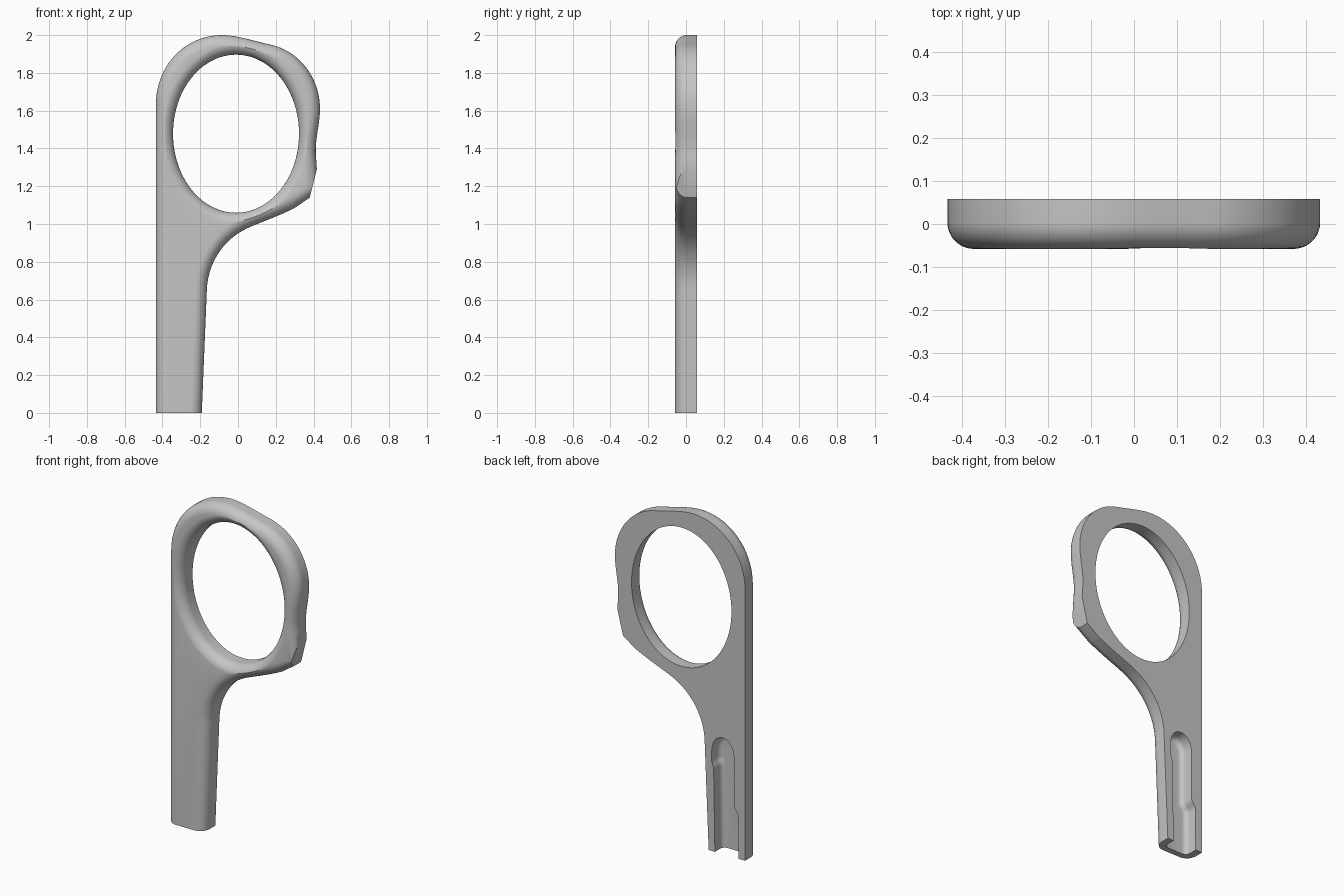
import bpy, bmesh, math
from mathutils import Vector
from mathutils.geometry import interpolate_bezier

if "Cube" in bpy.data.objects:
    bpy.data.objects.remove(bpy.data.objects["Cube"], do_unlink=True)

FRONT, BACK, R = -0.058, 0.058, 0.062
GREY = (0.56, 0.56, 0.56, 1)

grey = bpy.data.materials.new("plain_grey")
grey.use_nodes = True
grey.diffuse_color = GREY
grey.node_tree.nodes["Principled BSDF"].inputs["Base Color"].default_value = GREY


def path(*pieces):
    """Join points and four-point bezier pieces into one clockwise outline."""
    pts = []
    for piece in pieces:
        vecs = [Vector(p) for p in piece]
        if len(vecs) == 4:
            vecs = interpolate_bezier(*vecs, 20)
        for v in vecs:
            v = Vector(v[:2])
            if not pts or (v - pts[-1]).length > 1e-4:
                pts.append(v)
    return pts


def inset(pts, d):
    """Move a clockwise outline inwards by d with mitred corners."""
    out = []
    for i, p in enumerate(pts):
        a = (p - pts[i - 1]).normalized()
        b = (pts[(i + 1) % len(pts)] - p).normalized()
        na, nb = Vector((a.y, -a.x)), Vector((b.y, -b.x))
        out.append(p + (na + nb) * d / (1 + na.dot(nb)))
    return out


def loft(name, pts, layers):
    """Stack inset outlines along y and cap both ends."""
    bm = bmesh.new()
    rings = [[bm.verts.new((p.x, y, p.y)) for p in inset(pts, d)] for d, y in layers]
    for r0, r1 in zip(rings, rings[1:]):
        for i in range(len(pts)):
            bm.faces.new((r0[i - 1], r0[i], r1[i], r1[i - 1]))
    bm.faces.new(rings[0])
    bm.faces.new(rings[-1])
    bmesh.ops.recalc_face_normals(bm, faces=bm.faces[:])
    mesh = bpy.data.meshes.new(name)
    bm.to_mesh(mesh)
    bm.free()
    mesh.materials.append(grey)
    ob = bpy.data.objects.new(name, mesh)
    bpy.context.collection.objects.link(ob)
    return ob


def rounded(r, y_end, sign=1, steps=12):
    """Quarter-round layers ending flush at y_end."""
    angles = [math.pi / 2 * i / steps for i in range(steps + 1)]
    return [(sign * r * (1 - math.cos(t)), y_end + r * (1 - math.sin(t))) for t in angles]


# Body: handle and ring frame, running past the bottom and the side tip for trimming
outline = path(
    [(-0.435, -0.2)],
    [(-0.435, 1.63), (-0.435, 1.84), (-0.28, 2.0), (-0.085, 2.0)],
    [(-0.085, 2.0), (-0.01, 2.0), (0.07, 1.972), (0.17, 1.95)],
    [(0.17, 1.95), (0.33, 1.915), (0.434, 1.77), (0.434, 1.61)],
    [(0.434, 1.61), (0.434, 1.53), (0.405, 1.44), (0.413, 1.36)],
    [(0.425, 1.171)],
    [(0.30, 1.085), (0.22, 1.045), (0.15, 1.02), (0.07, 0.987)],
    [(0.07, 0.987), (-0.07, 0.93), (-0.16, 0.8), (-0.165, 0.65)],
    [(-0.2, -0.2)])
body = loft("handle_and_ring", outline, [(0, BACK)] + rounded(R, FRONT))

# Trim for the flat bottom and the slanted side tip
trim_shape = path([(-1, -1), (-1, 0)], [(0.095, 0), (0.45, 1.42)], [(0.7, 1.42), (0.7, -1)])
trim = loft("trim_cutter", trim_shape, [(0, 0.3), (0, -0.3)])

# Oval opening that flares towards the front
oval = [Vector((-0.0105 + 0.3335 * math.sin(t), 1.478 + 0.4185 * math.cos(t)))
        for t in (math.tau * i / 96 for i in range(96))]
opening = loft("oval_cutter", oval,
               [(0, BACK + 0.05)] + rounded(R, FRONT - 0.001, -1) + [(-R, FRONT - 0.05)])

# Stepped slot with a rounded floor in the back of the handle
slot = path(
    [(-0.39, -0.1)],
    [(-0.39, 0.25), (-0.39, 0.285), (-0.36, 0.285), (-0.36, 0.32)],
    [(-0.36, 0.6), (-0.36, 0.735), (-0.212, 0.735), (-0.212, 0.6)],
    [(-0.212, 0.55), (-0.212, 0.52), (-0.225, 0.52), (-0.225, 0.49)],
    [(-0.235, -0.1)])
groove = loft("slot_cutter", slot, [(0, BACK + 0.05)] + rounded(0.03, -0.022, steps=6))

# Cut the openings and drop the cutters
bpy.context.view_layer.objects.active = body
for cutter in (trim, opening, groove):
    cutter.hide_render = True
    mod = body.modifiers.new(cutter.name, "BOOLEAN")
    mod.operation, mod.solver, mod.object = "DIFFERENCE", "EXACT", cutter
    bpy.ops.object.modifier_apply(modifier=mod.name)
    bpy.data.objects.remove(cutter, do_unlink=True)

bpy.ops.object.select_all(action="DESELECT")
body.select_set(True)
bpy.ops.object.shade_smooth_by_angle(angle=math.radians(30))
